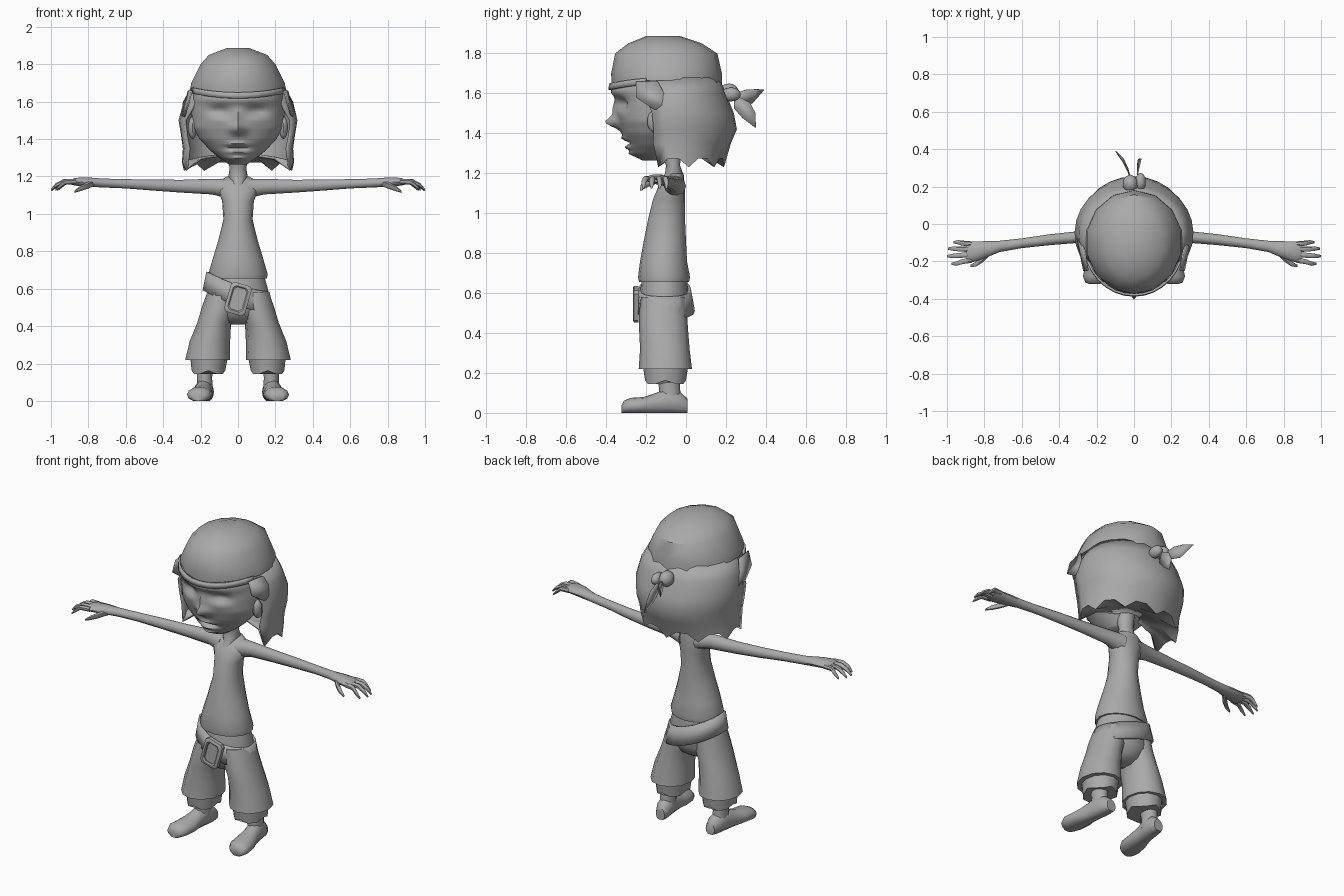
import bpy, bmesh, math
from math import sin, cos, pi, exp
from mathutils import Vector, Matrix

cube = bpy.data.objects.get("Cube")
if cube:
    bpy.data.objects.remove(cube)

grey = bpy.data.materials.new("plain grey")
grey.use_nodes = True
GREY = (0.4, 0.4, 0.4, 1)
grey.diffuse_color = GREY
grey.node_tree.nodes["Principled BSDF"].inputs["Base Color"].default_value = GREY


def finish(name, bm, thick=0, angle=50):
    """Turn a bmesh into a shaded object, thickened inwards if asked."""
    bmesh.ops.recalc_face_normals(bm, faces=bm.faces)
    me = bpy.data.meshes.new(name)
    bm.to_mesh(me)
    bm.free()
    ob = bpy.data.objects.new(name, me)
    bpy.context.collection.objects.link(ob)
    me.materials.append(grey)
    if thick:
        mod = ob.modifiers.new("thickness", 'SOLIDIFY')
        mod.thickness = thick
        mod.offset = -1
    bpy.ops.object.select_all(action='DESELECT')
    ob.select_set(True)
    bpy.context.view_layer.objects.active = ob
    bpy.ops.object.shade_smooth_by_angle(angle=math.radians(angle))
    return ob


def loft(name, rings, closed=True, caps=True, thick=0, angle=50):
    """Skin a list of point rings."""
    bm = bmesh.new()
    vs = [[bm.verts.new(p) for p in r] for r in rings]
    n = len(vs[0])
    for a, b in zip(vs, vs[1:]):
        for i in range(n if closed else n - 1):
            j = (i + 1) % n
            bm.faces.new((a[i], a[j], b[j], b[i]))
    if caps and closed:
        bm.faces.new(vs[0])
        bm.faces.new(vs[-1])
    return finish(name, bm, thick, angle)


def level(z, rx, front, back, cx=0, n=16):
    """Horizontal oval from front to back."""
    cy, ry = (front + back) / 2, (back - front) / 2
    return [Vector((cx + rx * sin(2 * pi * i / n), cy - ry * cos(2 * pi * i / n), z))
            for i in range(n)]


def upright(x, y, z, ry, rz, n=10):
    """Oval facing along x, for limbs reaching sideways."""
    return [Vector((x, y + ry * cos(2 * pi * i / n), z + rz * sin(2 * pi * i / n)))
            for i in range(n)]


def resample(rows, count):
    """Smoothly spaced rows between the given ones, by their first value."""
    out = []
    for k in range(count):
        t = k / (count - 1) * (len(rows) - 1)
        i = min(int(t), len(rows) - 2)
        f = t - i
        out.append([a + (b - a) * f for a, b in zip(rows[i], rows[i + 1])])
    return out


def ball(name, centre, size):
    bm = bmesh.new()
    bmesh.ops.create_uvsphere(bm, u_segments=10, v_segments=7, radius=1,
                              matrix=Matrix.LocRotScale(centre, None, size))
    return finish(name, bm)


# Head, with the features pushed in and out of the front
rows = [(1.71, .23, -.34, .10), (1.62, .245, -.36, .12), (1.54, .25, -.35, .10),
        (1.46, .24, -.34, .05), (1.40, .205, -.32, 0), (1.34, .15, -.29, -.04),
        (1.30, .10, -.275, -.06), (1.265, .05, -.22, -.08)]
bumps = [(0, 1.455, -.065, .03, .03), (0, 1.52, -.02, .022, .04),
         (.1, 1.55, .035, .05, .025), (-.1, 1.55, .035, .05, .025),
         (.1, 1.5, -.008, .05, .02), (-.1, 1.5, -.008, .05, .02),
         (0, 1.375, -.018, .055, .012), (0, 1.352, .02, .06, .008),
         (0, 1.33, -.02, .05, .011), (0, 1.295, -.015, .04, .015),
         (0, 1.61, -.02, .2, .02)]
head = [level(*r, n=48) for r in resample(rows, 36)]
for ring in head:
    for p in ring:
        if p.y < -.12:
            p.y += sum(a * exp(-((p.x - x) / sx) ** 2 - ((p.z - z) / sz) ** 2)
                       for x, z, a, sx, sz in bumps)
loft("head", head)

# Head scarf, dipping towards the back, with a fringe below its front edge
scarf = [level(*r, n=14) for r in [
    (1.64, .262, -.372, .182), (1.70, .257, -.375, .18), (1.80, .205, -.355, .157),
    (1.85, .16, -.29, .08), (1.887, .06, -.2, -.03)]]
for p in scarf[0]:
    p.z += .025 * min(1, abs(p.x) / .2) - .03 * max(0, p.y / .18)
loft("head_scarf", scarf, angle=40)
fringe = [[Vector((.27 * sin(a), -.1 - (.285 + d) * cos(a), z + .03 * sin(a) ** 2))
           for a in [-1.2 + .2 * i for i in range(13)]]
          for z, d in ((1.65, 0), (1.618, .004))]
loft("fringe", fringe, closed=False, thick=.012)

# Hair wrapped round the sides and back, with a ragged lower edge tucked in
hair = []
for k, (z, rx, back, wrap) in enumerate([
        (1.68, .25, .165, 2.3), (1.60, .295, .2, 2.25), (1.50, .318, .24, 2.0),
        (1.42, .305, .255, 1.95), (1.35, .295, .225, 2.0), (1.26, .3, .19, 1.95),
        (1.29, .2, .1, 1.8), (1.31, .07, 0, 1.6)]):
    row = []
    for i in range(19):
        a = (i / 9 - 1) * wrap
        drop = (.03 if i % 3 == 0 else -.015) if k == 5 else 0
        row.append(Vector((rx * sin(a), -.05 + (back + .05) * cos(a), z - drop)))
    hair.append(row)
loft("hair", hair, closed=False, thick=.015, angle=35)

# Scarf knot and its two tails
ball("knot", (-.02, .215, 1.605), (.042, .05, .045))
ball("knot_side", (.035, .225, 1.595), (.03, .05, .035))
for name, path, across in [
        ("long_tail", [(-.02, .24, 1.59, .012), (-.035, .29, 1.585, .035),
                       (-.06, .34, 1.585, .038), (-.1, .388, 1.618, .002)], (0, .3, 1)),
        ("hanging_tail", [(.02, .25, 1.58, .012), (.02, .28, 1.54, .042),
                          (.025, .315, 1.49, .035), (.04, .348, 1.43, .002)], (0, 1, .4))]:
    side = Vector(across).normalized()
    loft(name, [[Vector(p[:3]) + side * p[3], Vector(p[:3]) - side * p[3]] for p in path],
         closed=False, thick=.004)

# Neck and torso
loft("neck", [level(*r, n=12) for r in [
    (1.15, .03, -.13, -.03), (1.20, .052, -.105, -.015),
    (1.24, .045, -.1, -.03), (1.33, .055, -.14, -.02)]])
loft("torso", [level(*r) for r in [
    (.655, .155, -.235, .015), (.68, .158, -.24, .02), (.76, .135, -.23, .005),
    (.86, .105, -.212, 0), (.97, .078, -.19, -.005), (1.07, .085, -.165, -.005),
    (1.13, .11, -.14, -.005), (1.175, .1, -.105, -.01), (1.2, .06, -.08, -.012)]])

# Hips
loft("hips", [level(*r) for r in [
    (.67, .14, -.22, .005), (.58, .165, -.235, .015), (.49, .165, -.235, .01),
    (.435, .11, -.2, -.02), (.41, .05, -.15, -.06)]])

# Slanted belt
belt = []
for dz, grow in ((.055, 0), (-.055, .02)):
    ring = level(.575 + dz, .172 + grow, -.238 - grow / 2, .025 + grow, n=18)
    for p in ring:
        p.z += -.32 * p.x + .6 * p.x ** 2 - .01
    belt.append(ring)
loft("belt", belt, caps=False, thick=.015)

# Buckle: rounded frame with a plate behind it
tilt = Matrix.Translation((0, -.252, .545)) @ Matrix.Rotation(math.radians(16), 4, 'Y')


def frame_ring(w, h, y, c=.015):
    corners = [(w - c, h), (w, h - c), (w, c - h), (w - c, -h),
               (c - w, -h), (-w, c - h), (-w, h - c), (c - w, h)]
    return [tilt @ Vector((x, y, z)) for x, z in corners]


sizes = [(.058, .083, .015), (.058, .083, -.008), (.05, .075, -.014),
         (.042, .067, -.014), (.036, .061, -.008), (.036, .061, .015)]
loft("buckle_frame", [frame_ring(*s) for s in sizes], caps=False, angle=30)
loft("buckle_plate", [frame_ring(.037, .062, y) for y in (-.001, .008)], angle=30)

for s, side in ((1, "left"), (-1, "right")):
    # Arm and palm
    arm = [(.05, -.06, 1.135, .06, .055), (.14, -.062, 1.146, .038, .044),
           (.3, -.07, 1.148, .031, .036), (.45, -.084, 1.154, .029, .031),
           (.6, -.103, 1.161, .026, .026), (.72, -.12, 1.165, .03, .025),
           (.8, -.138, 1.17, .046, .026), (.87, -.15, 1.172, .056, .022),
           (.895, -.152, 1.17, .05, .014)]
    loft(side + "_arm", [upright(s * r[0], *r[1:]) for r in arm])

    # Four curled fingers and a thumb
    for f, (y, tip_y, tip_x) in enumerate(
            [(-.108, -.098, .965), (-.137, -.132, .995), (-.165, -.172, 1.0), (-.193, -.213, .975)]):
        mid = (.87 + tip_x) / 2
        path = [(.865, y, 1.172, .015), (mid, (y + tip_y) / 2, 1.172, .014),
                (tip_x - .025, tip_y, 1.152, .012), (tip_x, tip_y, 1.128, .006)]
        loft(f"{side}_finger_{f + 1}", [upright(s * x, yy, z, r, r, 7) for x, yy, z, r in path])
    thumb = [(.77, -.15, 1.165, .018), (.81, -.19, 1.15, .018),
             (.845, -.215, 1.135, .014), (.875, -.225, 1.118, .006)]
    loft(side + "_thumb", [upright(s * x, y, z, r, r, 7) for x, y, z, r in thumb])

    # Wide trouser leg, lower cuff and ankle
    leg = [(.58, .08, -.225, .005, .085), (.5, .096, -.235, .005, .098),
           (.42, .09, -.235, .01, .127), (.32, .108, -.23, .018, .15),
           (.22, .12, -.237, .03, .162)]
    loft(side + "_trouser_leg", [level(z, rx, a, b, s * cx, 12) for z, rx, a, b, cx in leg])
    cuff = [level(.23, .1, -.215, .01, s * .155, 12), level(.145, .09, -.205, 0, s * .158, 12)]
    for i, p in enumerate(cuff[1]):
        p.z += .018 * (i % 3 == 0)
    loft(side + "_cuff", cuff)
    loft(side + "_ankle", [level(z, rx, a, b, s * .178, 10) for z, rx, a, b in
                           [(.2, .045, -.145, -.03), (.12, .042, -.135, -.03), (.05, .045, -.14, -.02)]])

    # Shoe, flat below and turned out at the toe
    shoe = [(.008, .03, .07), (-.03, .046, .105), (-.09, .047, .125), (-.15, .05, .1),
            (-.21, .063, .08), (-.28, .066, .075), (-.312, .05, .06), (-.322, .025, .04)]
    rings = []
    for y, w, h in shoe:
        cx = .17 - .13 * y
        rings.append([Vector((s * (cx + w * cos(a)), y, max(0, h * (.45 + .55 * sin(a)))))
                      for a in [pi / 6 * i for i in range(12)]])
    loft(side + "_shoe", rings)

    # Ear and the lock of hair in front of it
    ball(side + "_ear", (s * .243, -.15, 1.46), (.025, .045, .06))
    lock = [(1.66, .25, -.25, -.14), (1.58, .272, -.25, -.1), (1.52, .29, -.16, -.06)]
    loft(side + "_lock", [[Vector((s * x, a, z)), Vector((s * (x + .018), b, z))]
                          for z, x, a, b in lock], closed=False, thick=.008)
